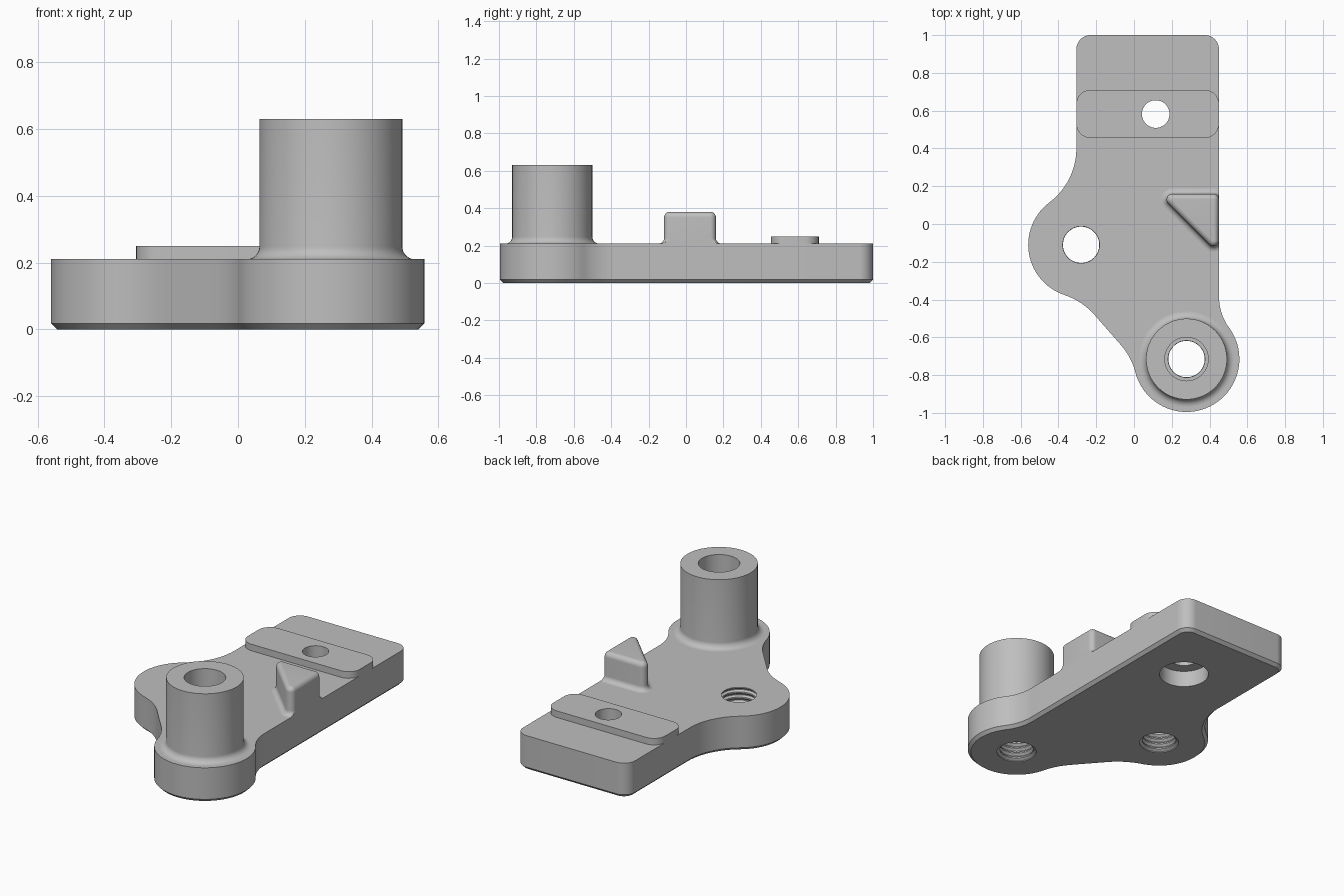
import bpy
import bmesh
from math import sin, cos, tan, pi, radians, atan2
from mathutils import Vector

if "Cube" in bpy.data.objects:
    bpy.data.objects.remove(bpy.data.objects["Cube"])

grey = bpy.data.materials.new("plain grey")
grey.use_nodes = True
COLOUR = (0.52, 0.52, 0.52, 1)
grey.diffuse_color = COLOUR
grey.node_tree.nodes["Principled BSDF"].inputs["Base Color"].default_value = COLOUR

TOP = 0.21                      # plate thickness
LOBE_R = 0.28
SIDE = (-0.28, -0.11)           # side lobe centre
FRONT = (0.278, -0.715)         # front lobe and boss centre
PEG = (0.115, 0.582)            # hole in the raised pad


def arc(c, r, a0, a1, n=12):
    """Points on an arc, angles in degrees."""
    angles = [radians(a0 + (a1 - a0) * i / n) for i in range(n + 1)]
    return [(c[0] + r * cos(a), c[1] + r * sin(a)) for a in angles]


def circle(c, r, n=64):
    return arc(c, r, 0, 360, n)[:-1]


def at(points, z):
    return [(x, y, z) for x, y in points]


def loft(name, rings, caps=True, closed=False):
    """Skin a stack of equal rings into an object."""
    bm = bmesh.new()
    loops = [[bm.verts.new(p) for p in ring] for ring in rings]
    n = len(loops[0])
    pairs = list(zip(loops, loops[1:]))
    if closed:
        pairs.append((loops[-1], loops[0]))
    for a, b in pairs:
        for i in range(n):
            j = (i + 1) % n
            bm.faces.new((a[i], a[j], b[j], b[i]))
    if caps:
        bm.faces.new(loops[0][::-1])
        bm.faces.new(loops[-1])
    bmesh.ops.remove_doubles(bm, verts=bm.verts, dist=1e-5)
    bmesh.ops.recalc_face_normals(bm, faces=bm.faces)
    mesh = bpy.data.meshes.new(name)
    bm.to_mesh(mesh)
    bm.free()
    mesh.materials.append(grey)
    obj = bpy.data.objects.new(name, mesh)
    bpy.context.collection.objects.link(obj)
    return obj


def lathe(name, c, profile, **options):
    return loft(name, [at(circle(c, r), z) for r, z in profile], **options)


def activate(obj):
    bpy.ops.object.select_all(action="DESELECT")
    obj.select_set(True)
    bpy.context.view_layer.objects.active = obj


def cut(obj, cutter):
    activate(obj)
    mod = obj.modifiers.new("hole", "BOOLEAN")
    mod.operation = "DIFFERENCE"
    mod.solver = "EXACT"
    mod.object = cutter
    bpy.ops.object.modifier_apply(modifier=mod.name)


def rounded(corners, r, grow=0.0, n=8):
    """Counter-clockwise polygon with rounded corners, grown outwards."""
    pts = []
    for i, corner in enumerate(corners):
        p = Vector(corner)
        u = (Vector(corners[i - 1]) - p).normalized()
        v = (Vector(corners[(i + 1) % len(corners)]) - p).normalized()
        half = u.angle(v) / 2
        centre = p + (u + v).normalized() * r / sin(half)
        mid = atan2(-(u + v).y, -(u + v).x) * 180 / pi
        sweep = 90 - half * 180 / pi
        pts += arc(centre, r + grow, mid - sweep, mid + sweep, n)
    return pts


def plate_outline(d=0.0):
    """Two lobes blended into a straight arm, offset by d."""
    r = LOBE_R + d
    blend = 0.357 - d
    return (arc((0.375, 0.925), 0.075 + d, 0, 90)
            + arc((-0.23, 0.925), 0.075 + d, 90, 180)
            + arc((-0.662, 0.40), blend, 0, -53.2)
            + arc(SIDE, r, 126.8, 251.9, 28)[1:]
            + arc((-0.478, -0.716), blend, 71.9, 41.4)[1:]
            + arc((-0.338, -0.876), blend, 41.4, 14.6)
            + arc(FRONT, r, 194.6, 396.1, 40)[1:]
            + arc((0.73, -0.385), 0.28 - d, 216.1, 180)[1:])


# Plate with a chamfered lower edge
plate = loft("base_plate", [at(plate_outline(-0.018), 0),
                            at(plate_outline(), 0.018),
                            at(plate_outline(), TOP)])

# Raised pad across the arm
pad_shape = rounded([(-0.305, 0.455), (0.45, 0.455), (0.45, 0.71), (-0.305, 0.71)], 0.075)
pad = loft("raised_pad", [at(pad_shape, TOP), at(pad_shape, 0.25)])

# Threaded holes in both lobes
thread = [(0.112, -0.01), (0.112, 0.005)]
pitch = 0.032
for i in range(6):
    z = 0.015 + i * pitch
    thread += [(0.096, z), (0.096, z + 0.008), (0.109, z + 0.016), (0.109, z + 0.02)]
thread += [(0.097, TOP - 0.005), (0.1, TOP + 0.02)]
cutters = [lathe("thread_cutter", c, thread) for c in (SIDE, FRONT)]

# Counterbored hole through plate and pad
peg_cutter = lathe("counterbore_cutter", PEG,
                   [(0.14, -0.01), (0.14, 0.1), (0.073, 0.1), (0.073, 0.3)])
cutters.append(peg_cutter)
for cutter in cutters:
    cut(plate, cutter)
cut(pad, peg_cutter)
for cutter in cutters:
    bpy.data.objects.remove(cutter)

# Tubular boss with a filleted foot
steps = [i / 8 * pi / 2 for i in range(9)]
F = 0.038
foot = [(0.214 + F * (1 - sin(a)), TOP + F * (1 - cos(a))) for a in steps]
boss = lathe("tubular_boss", FRONT, foot + [(0.214, 0.63), (0.115, 0.63), (0.115, TOP)],
             caps=False, closed=True)

# Triangular stop, flush with the plate edge
R = 0.03
triangle = [(0.13, 0.16), (0.45, -0.16), (0.45, 0.16)]
levels = [(R * (1 - sin(a)), TOP + R * (1 - cos(a))) for a in steps]
levels += [(-0.028 * (1 - cos(a)), 0.35 + R * sin(a)) for a in steps]
stop = loft("triangular_stop",
            [[(min(x, 0.45), y, z) for x, y in rounded(triangle, R, d)] for d, z in levels])

for part in (plate, pad, boss, stop):
    activate(part)
    bpy.ops.object.shade_smooth_by_angle(angle=radians(30))
